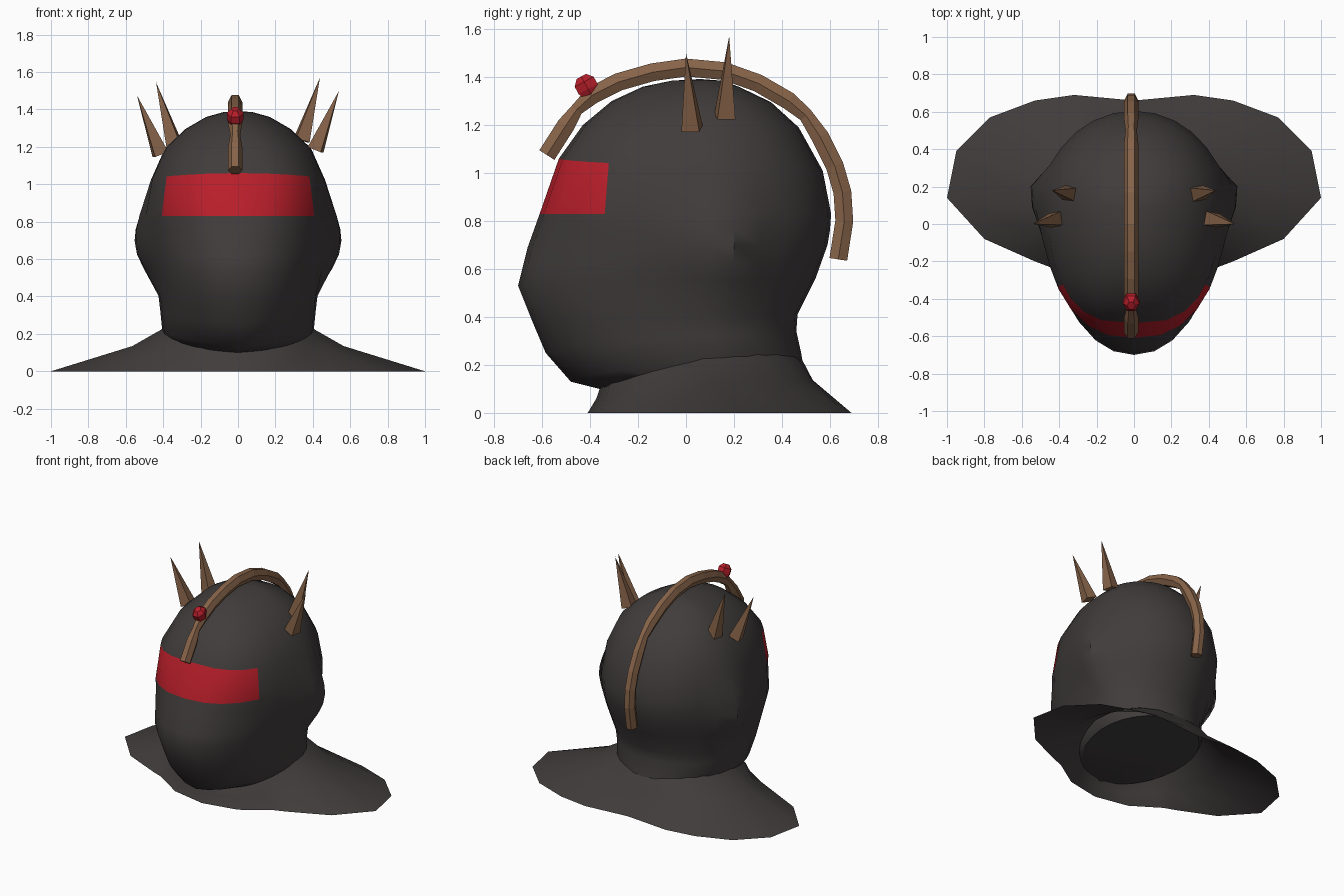
import bpy, bmesh, math
from mathutils import Vector, Matrix

if "Cube" in bpy.data.objects:
    bpy.data.objects.remove(bpy.data.objects["Cube"])


def material(name, rgb):
    m = bpy.data.materials.new(name)
    m.diffuse_color = (*rgb, 1)
    m.use_nodes = True
    m.node_tree.nodes["Principled BSDF"].inputs["Base Color"].default_value = m.diffuse_color
    return m


CHARCOAL = material("charcoal", (0.052, 0.045, 0.045))
RED = material("red", (0.48, 0.013, 0.023))
BROWN = material("brown", (0.24, 0.125, 0.066))


def finish(name, bm, mats, smooth=None):
    bmesh.ops.recalc_face_normals(bm, faces=bm.faces)
    me = bpy.data.meshes.new(name)
    bm.to_mesh(me)
    bm.free()
    for m in mats:
        me.materials.append(m)
    if smooth:
        me.shade_smooth()
        me.set_sharp_from_angle(angle=math.radians(smooth))
    ob = bpy.data.objects.new(name, me)
    bpy.context.collection.objects.link(ob)
    return ob


def loft(bm, rings, caps=(False, False)):
    """Bridge closed rings of equal length."""
    vs = [[bm.verts.new(p) for p in r] for r in rings]
    n = len(vs[0])
    for a, b in zip(vs, vs[1:]):
        for i in range(n):
            bm.faces.new((a[i], a[(i + 1) % n], b[(i + 1) % n], b[i]))
    for ring, cap in ((vs[0], caps[0]), (vs[-1], caps[1])):
        if cap:
            bm.faces.new(ring)
    return vs


# Head rings: front y, front z, back y, back z, half width, front squareness power
HEAD = [
    (-0.06, 1.385, 0.15, 1.385, 0.08, 1), (-0.18, 1.36, 0.22, 1.36, 0.17, 1),
    (-0.31, 1.30, 0.355, 1.295, 0.28, 0.9), (-0.43, 1.20, 0.47, 1.19, 0.39, 0.75),
    (-0.53, 1.06, 0.57, 1.01, 0.465, 0.66), (-0.61, 0.83, 0.605, 0.83, 0.495, 0.82),
    (-0.635, 0.76, 0.60, 0.76, 0.49, 0.9), (-0.66, 0.69, 0.59, 0.70, 0.485, 0.95),
    (-0.68, 0.61, 0.565, 0.63, 0.472, 0.95), (-0.70, 0.53, 0.54, 0.56, 0.455, 0.95),
    (-0.64, 0.38, 0.465, 0.41, 0.425, 0.95), (-0.585, 0.25, 0.46, 0.34, 0.415, 1),
    (-0.48, 0.13, 0.48, 0.25, 0.405, 1), (-0.36, 0.10, 0.49, 0.19, 0.37, 1),
]
SEG, YC = 28, 0.09


def ear_bulge(y, z):
    """Covered ears swell out of the sides, steeper at the back."""
    fy = min((y + 0.12) / 0.28, (0.33 - y) / 0.11, 1)
    fz = min((0.95 - z) / 0.22, (z - 0.42) / 0.17, 1)
    return 0.08 * max(0, fy) * max(0, fz)


def head_ring(yf, zf, yb, zb, w, power):
    pts = []
    for i in range(SEG):
        t = math.tau * i / SEG
        c, s = -math.cos(t), math.sin(t)
        y = YC + c * ((YC - yf) if c < 0 else (yb - YC))
        z = zf + (zb - zf) * max(0, (y - yf) / (yb - yf)) ** 0.6
        x = w * abs(s) ** (power if c < 0 else 1)
        if abs(s) > 0.5:
            x += ear_bulge(y, z)
        pts.append((math.copysign(x, s), y, z))
    return pts


bm = bmesh.new()
rings = loft(bm, [head_ring(*r) for r in HEAD], (False, True))
apex = bm.verts.new((0, 0.06, 1.392))
for i in range(SEG):
    bm.faces.new((rings[0][i], rings[0][(i + 1) % SEG], apex))


# Red blindfold: cut the brow strip at its ends and colour it
def in_strip(f):
    c = f.calc_center_median()
    return 0.84 < c.z < 1.04


strip = [f for f in bm.faces if in_strip(f)]
geom = list({e for f in strip for e in f.edges} | {v for f in strip for v in f.verts}) + strip
bmesh.ops.bisect_plane(bm, geom=geom, plane_co=(0, -0.33, 0.94), plane_no=(0, 1, -0.08))
for f in bm.faces:
    if in_strip(f) and f.calc_center_median().y < -0.33:
        f.material_index = 1
finish("head", bm, [CHARCOAL, RED], 45)

# Shoulder collar: open flared shell, half outlines mirrored
OUTER = [(0, -.41), (.25, -.36), (.45, -.23), (.53, -.2), (.8, -.08), (1, .14),
         (.95, .39), (.77, .57), (.53, .66), (.32, .69), (0, .66)]
INNER = [(0, -.36), (.2, -.32), (.32, -.22), (.37, -.15), (.405, -.05), (.42, .08),
         (.41, .2), (.37, .32), (.29, .41), (.17, .47), (0, .485)]


def mirrored(half):
    return half + [(-x, y) for x, y in half[-2:0:-1]]


outer, inner = mirrored(OUTER), mirrored(INNER)


def neck_z(y):
    return 0.10 + 0.12 * min(1, max(0, (y + 0.36) / 0.45))


low = [(x, y, 0) for x, y in outer]
mid = [(a + (c - a) * 0.25, b + (d - b) * 0.25, neck_z(b) * 0.62)
       for (a, b), (c, d) in zip(inner, outer)]
top = [(x, y, neck_z(y)) for x, y in inner]
tuck = [(x * 0.86, y * 0.88, neck_z(y) + 0.04) for x, y in inner]
bm = bmesh.new()
loft(bm, [low, mid, top, tuck])
finish("shoulder_collar", bm, [CHARCOAL], 40)

# Crest: six-sided bar swept over the skull, pinched at its two joints
PATH = [(-.58, 1.075), (-.50, 1.20), (-.455, 1.265), (-.39, 1.325), (-.28, 1.38),
        (-.14, 1.42), (0, 1.44), (.16, 1.425), (.30, 1.375), (.43, 1.30), (.50, 1.24),
        (.56, 1.15), (.62, 1.03), (.652, .92), (.66, .80), (.635, .64)]
PINCH = {2: 0.7, 10: 0.8}
bm = bmesh.new()
sections = []
for i, p in enumerate(PATH):
    a, b = PATH[max(i - 1, 0)], PATH[min(i + 1, len(PATH) - 1)]
    tan = Vector((0, b[0] - a[0], b[1] - a[1])).normalized()
    out = Vector((0, -tan.z, tan.y))
    s = PINCH.get(i, 1)
    sections.append([Vector((-0.015 + 0.038 * s * math.cos(k * math.pi / 3), *p))
                     + out * (0.043 * s * math.sin(k * math.pi / 3)) for k in range(6)])
loft(bm, sections, (True, True))
finish("crest", bm, [BROWN])

# Gem: cut stone, flared at the crown, set in the front of the crest
bm = bmesh.new()
gem = []
for r, h in ((0.02, -0.06), (0.045, 0.0), (0.045, 0.035), (0.022, 0.06)):
    gem.append([Vector((r * math.cos(k * math.pi / 3), 1.15 * r * math.sin(k * math.pi / 3), h))
                for k in range(6)])
loft(bm, gem, (True, True))
bm.transform(Matrix.Translation((-0.015, -0.408, 1.35)) @ Matrix.Rotation(0.5, 4, 'X'))
finish("gem", bm, [RED])


# Horn spikes: four-sided, two on each side
def spike(name, base, tip, r):
    base, tip = Vector(base), Vector(tip)
    d = tip - base
    bm = bmesh.new()
    bmesh.ops.create_cone(bm, cap_ends=True, segments=4, radius1=r, radius2=0, depth=d.length,
                          matrix=Matrix.Translation((base + tip) / 2)
                          @ d.to_track_quat('Z', 'Y').to_matrix().to_4x4()
                          @ Matrix.Rotation(math.pi / 4, 4, 'Z'))
    bmesh.ops.remove_doubles(bm, verts=bm.verts, dist=0.0005)
    finish(name, bm, [BROWN])


for side, label, drop in ((1, "right", 0), (-1, "left", 0.025)):
    spike("front_spike_" + label, (side * 0.415, 0.025, 1.185 - drop),
          (side * 0.54, 0.0, 1.5 - drop), 0.054)
    spike("rear_spike_" + label, (side * 0.34, 0.162, 1.235 - drop),
          (side * 0.438, 0.18, 1.57 - drop), 0.054)
